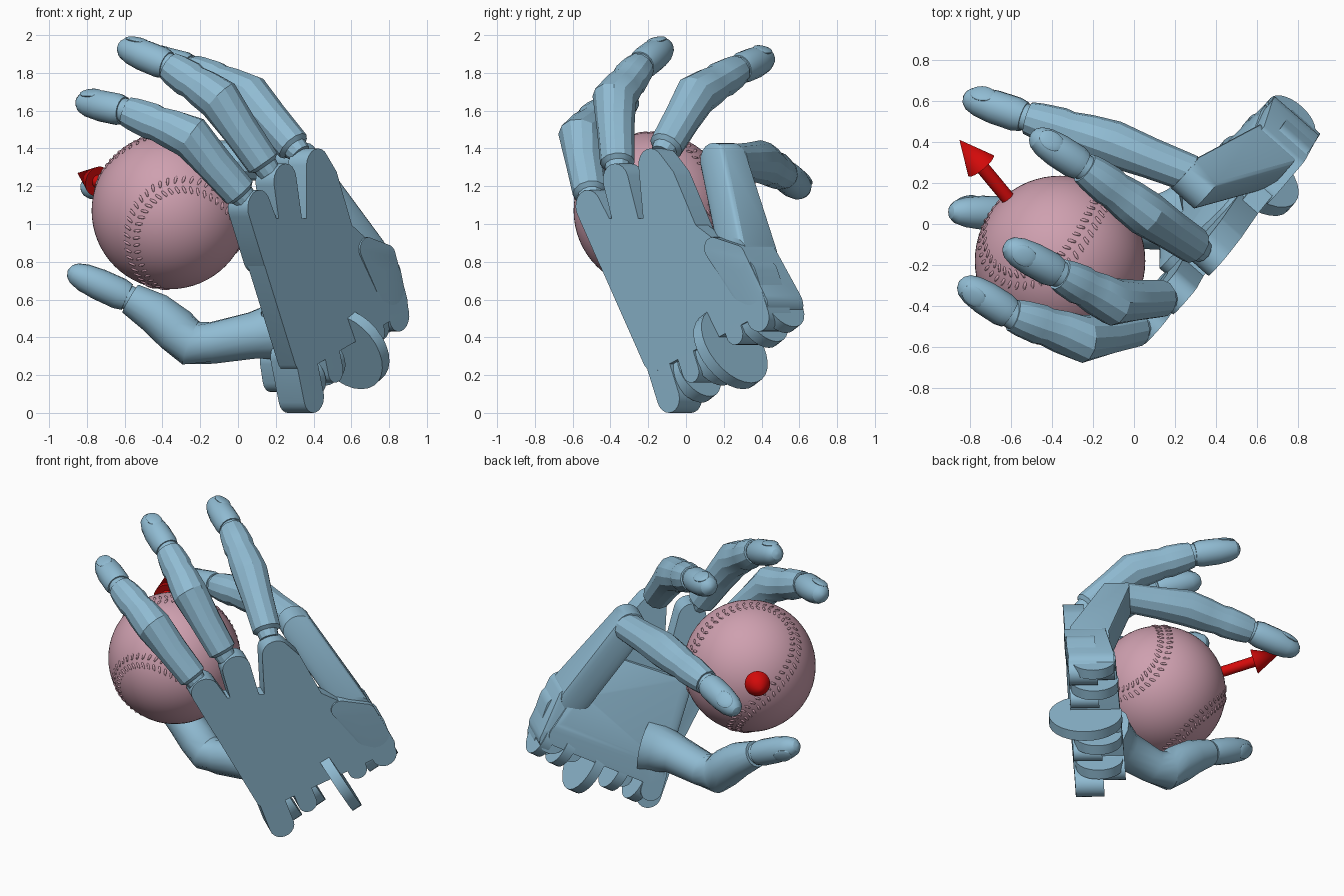
import bpy, bmesh, math
from mathutils import Vector, Matrix, Euler

cube = bpy.data.objects.get("Cube")
if cube:
    bpy.data.objects.remove(cube)


def material(name, rgb):
    m = bpy.data.materials.new(name)
    m.use_nodes = True
    m.diffuse_color = (*rgb, 1)
    m.node_tree.nodes["Principled BSDF"].inputs["Base Color"].default_value = (*rgb, 1)
    return m


BLUE = material("light blue", (0.28, 0.5, 0.65))
PINK = material("dusty pink", (0.62, 0.35, 0.43))
RED = material("red", (0.65, 0.003, 0.003))

# Hand frame: ACROSS runs over the knuckles, BACK points out of the back of the hand
ACROSS, BACK, UP = Vector((0.66, 0.75, 0)), Vector((0.75, -0.66, 0)), Vector((0, 0, 1))
BALL, BALL_R = Vector((-0.36, -0.18, 1.07)), 0.415


def place(u, z, depth):
    """Point of the hand, depth measured inward from the tilted back surface."""
    return ACROSS * u + BACK * (0.36 + 0.06 * z - depth) + UP * z


def finish(bm, name, mat, angle=30):
    bmesh.ops.recalc_face_normals(bm, faces=bm.faces)
    me = bpy.data.meshes.new(name)
    bm.to_mesh(me)
    bm.free()
    me.materials.append(mat)
    ob = bpy.data.objects.new(name, me)
    bpy.context.collection.objects.link(ob)
    bpy.ops.object.select_all(action="DESELECT")
    ob.select_set(True)
    bpy.context.view_layer.objects.active = ob
    bpy.ops.object.shade_smooth_by_angle(angle=math.radians(angle))


def hull(name, *disks):
    """Convex solid around disks given as (u, z, radius, outer depth, inner depth)."""
    bm = bmesh.new()
    for u, z, r, d0, d1 in disks:
        for i in range(20):
            a = math.tau * i / 20
            for d in (d0, d1):
                bm.verts.new(place(u + r * math.cos(a), z + r * math.sin(a), d))
    res = bmesh.ops.convex_hull(bm, input=bm.verts)
    junk = {g for g in res["geom_interior"] + res["geom_unused"]
            if isinstance(g, bmesh.types.BMVert)}
    bmesh.ops.delete(bm, geom=list(junk), context="VERTS")
    finish(bm, name, BLUE)


def rod(name, start, end, r0, r1, mat):
    bm = bmesh.new()
    axis = end - start
    bmesh.ops.create_cone(bm, cap_ends=True, segments=28, radius1=r0, radius2=r1,
                          depth=axis.length,
                          matrix=Matrix.Translation((start + end) / 2)
                          @ axis.to_track_quat("Z", "Y").to_matrix().to_4x4())
    finish(bm, name, mat)


def tube(name, stations, sides=12):
    """Capped tube through (point, radius) stations, mitred at the bends."""
    bm = bmesh.new()
    pts = [Vector(p) for p, r in stations]
    rings = []
    for i, (p, r) in enumerate(stations):
        before = (pts[max(i, 1)] - pts[max(i, 1) - 1]).normalized()
        j = min(i, len(pts) - 2)
        after = (pts[j + 1] - pts[j]).normalized()
        t = (before + after).normalized()
        fold = (after - before).normalized()
        stretch = 1 / t.dot(after) - 1
        side = (ACROSS - t * ACROSS.dot(t)).normalized()
        other = t.cross(side)
        ring = []
        for k in range(sides):
            a = math.tau * k / sides
            off = r * (side * math.cos(a) + other * math.sin(a))
            ring.append(bm.verts.new(pts[i] + off + fold * off.dot(fold) * stretch))
        rings.append(ring)
    for a, b in zip(rings, rings[1:]):
        for k in range(sides):
            bm.faces.new((a[k], a[k - 1], b[k - 1], b[k]))
    bm.faces.new(rings[0])
    bm.faces.new(rings[-1])
    finish(bm, name, BLUE, 25)


def fingertip(name, joint, tip):
    axis = tip - joint
    shape = [(0.02, 0.074), (0.15, 0.084), (0.5, 0.083), (0.75, 0.073),
             (0.9, 0.056), (0.97, 0.034), (1, 0.008)]
    tube(name + "_tip", [(joint + axis * f, r) for f, r in shape], 16)
    rod(name + "_tip_pivot", joint - axis * 0.15, joint + axis * 0.12, 0.066, 0.066, BLUE)
    # Nail: a thin oval shell on the outer side of the tip
    t = axis.normalized()
    out = tip - BALL + UP * 0.4
    out = (out - t * out.dot(t)).normalized()
    lean = (out + t * 0.15).normalized()
    rot = Matrix((lean.cross(out.cross(t)) * -1, lean.cross(t), lean)).transposed().to_4x4()
    bm = bmesh.new()
    bmesh.ops.create_uvsphere(bm, u_segments=20, v_segments=10, radius=1,
                              matrix=Matrix.Translation(joint + axis * 0.7 + out * 0.064)
                              @ rot @ Matrix.Diagonal((0.065, 0.05, 0.015, 1)))
    finish(bm, name + "_nail", BLUE)


def finger(name, base, bend, joint, tip):
    base, bend, joint, tip = map(Vector, (base, bend, joint, tip))
    lower = [(0, 0.06), (0.1, 0.068), (0.14, 0.092), (0.6, 0.1), (1, 0.114)]
    upper = [(0.3, 0.106), (0.5, 0.094), (0.6, 0.1), (0.85, 0.09), (0.97, 0.08)]
    tube(name, [(base.lerp(bend, f), r) for f, r in lower]
         + [(bend.lerp(joint, f), r) for f, r in upper])
    fingertip(name, joint, tip)


# Fingers
finger("little_finger", (0.05, -0.5, 1.12), (-0.25, -0.56, 1.46), (-0.6, -0.44, 1.6), (-0.85, -0.28, 1.65))
finger("ring_finger", (0.17, -0.36, 1.27), (-0.1, -0.38, 1.66), (-0.37, -0.24, 1.84), (-0.63, -0.1, 1.945))
finger("middle_finger", (0.33, -0.13, 1.37), (0.06, 0.05, 1.68), (-0.25, 0.28, 1.82), (-0.5, 0.44, 1.885))
finger("index_finger", (0.34, 0.22, 1.33), (-0.1, 0.39, 1.33), (-0.53, 0.52, 1.26), (-0.83, 0.62, 1.18))

# Thumb
thumb_joint, thumb_tip = Vector((-0.58, 0.05, 0.61)), Vector((-0.9, 0.06, 0.755))
tube("thumb", [((0.27, 0.04, 0.44), 0.18), ((0.2, 0.02, 0.43), 0.155), ((0.08, 0, 0.41), 0.125),
               ((-0.14, 0.01, 0.37), 0.11), ((-0.25, 0.02, 0.37), 0.115),
               ((-0.33, 0.03, 0.44), 0.122), ((-0.44, 0.04, 0.53), 0.11),
               ((-0.57, 0.05, 0.605), 0.085)], 16)
fingertip("thumb", thumb_joint, thumb_tip)

# Back plate with knuckle lugs above and teeth along the wrist
hull("back_plate", (0.1, 0.3, 0.08, 0, 0.12), (-0.25, 0.95, 0.08, 0, 0.12), (0.35, 0.93, 0.1, 0, 0.1),
     (0.71, 0.74, 0.08, 0, 0.1), (0.8, 0.58, 0.08, 0, 0.1))
hull("little_knuckle", (-0.315, 1.09, 0.09, 0, 0.14), (-0.17, 0.84, 0.1, 0, 0.14))
hull("ring_knuckle", (-0.115, 1.23, 0.09, 0, 0.13), (-0.01, 0.85, 0.09, 0, 0.13))
hull("middle_knuckle", (0.14, 1.31, 0.09, 0, 0.13), (0.23, 1.23, 0.08, 0, 0.13),
     (0.17, 0.85, 0.09, 0, 0.13), (0.37, 0.93, 0.09, 0, 0.13))
for name, u, z, r in (("wrist_tooth_right", 0.195, 0.08, 0.08), ("wrist_tooth_small", 0.36, 0.22, 0.06),
                      ("wrist_tooth_middle", 0.68, 0.42, 0.06), ("wrist_tooth_left", 0.85, 0.51, 0.08)):
    hull(name, (u, z, r, 0, 0.18), (u - 0.08, z + 0.22, r, 0.001, 0.18))

# Palm body, index carrier and wrist corners
hull("palm", (0.2, 0.3, 0.08, 0.06, 0.32), (0.78, 0.6, 0.08, 0.06, 0.3),
     (0.65, 0.76, 0.08, 0.06, 0.26), (0.36, 0.9, 0.1, 0.06, 0.15), (0.02, 0.75, 0.1, 0.06, 0.17))
hull("index_carrier", (0.35, 1.33, 0.1, 0.27, 0.42), (0.67, 0.83, 0.1, 0.03, 0.27))
hull("index_carrier_foot", (0.56, 0.87, 0.06, -0.01, 0.22), (0.72, 0.82, 0.07, -0.01, 0.25),
     (0.83, 0.57, 0.09, 0.005, 0.29))
hull("wrist_corner", (0.18, 0.28, 0.07, 0.18, 0.32), (0.21, 0.18, 0.07, 0.18, 0.32))

# Round hinge lugs along the wrist, with one large disc
hinge = (ACROSS * 0.86 + UP * 0.51).normalized()
for name, u, z, depth, r in (("wrist_lug_right", 0.25, 0.2, 0.16, 0.15),
                             ("wrist_lug_middle", 0.4, 0.29, 0.16, 0.15),
                             ("wrist_lug_inner", 0.74, 0.49, 0.16, 0.15),
                             ("wrist_lug_left", 0.87, 0.56, 0.16, 0.14),
                             ("wrist_disc", 0.57, 0.34, 0.09, 0.23)):
    c = place(u, z, depth)
    rod(name, c - hinge * 0.033, c + hinge * 0.033, r, r, BLUE)

# Ball
bm = bmesh.new()
bmesh.ops.create_uvsphere(bm, u_segments=64, v_segments=32, radius=BALL_R,
                          matrix=Matrix.Translation(BALL))
finish(bm, "ball", PINK)

# Raised stitches either side of the ball seam
turn = Euler((0.75, -0.5, 0)).to_matrix() @ Matrix.Rotation(math.radians(-135), 3, "Z")


def seam(t):
    return turn @ Vector((0.75 * math.cos(t) + 0.25 * math.cos(3 * t),
                          0.75 * math.sin(t) - 0.25 * math.sin(3 * t),
                          0.866 * math.sin(2 * t)))


bm = bmesh.new()
COUNT = 100
for i in range(COUNT):
    t = math.tau * i / COUNT
    normal = seam(t).normalized()
    along = (seam(t + 0.01) - seam(t - 0.01)).normalized()
    for s in (-1, 1):
        across = normal.cross(along) * s
        stitch = (across + along * 0.4).normalized()
        rot = Matrix((stitch, normal.cross(stitch), normal)).transposed().to_4x4()
        pos = BALL + (normal + across * 0.07).normalized() * BALL_R
        bmesh.ops.create_icosphere(bm, subdivisions=1, radius=1,
                                   matrix=Matrix.Translation(pos) @ rot
                                   @ Matrix.Diagonal((0.026, 0.009, 0.007, 1)))
finish(bm, "ball_stitches", PINK, 60)

# Arrow standing out of the ball
point = Vector((-0.85, 0.41, 1.27))
aim = (point - BALL).normalized()
neck = point - aim * 0.17
rod("arrow_shaft", BALL + aim * 0.38, neck, 0.034, 0.034, RED)
rod("arrow_head", neck, point, 0.08, 0.0, RED)
